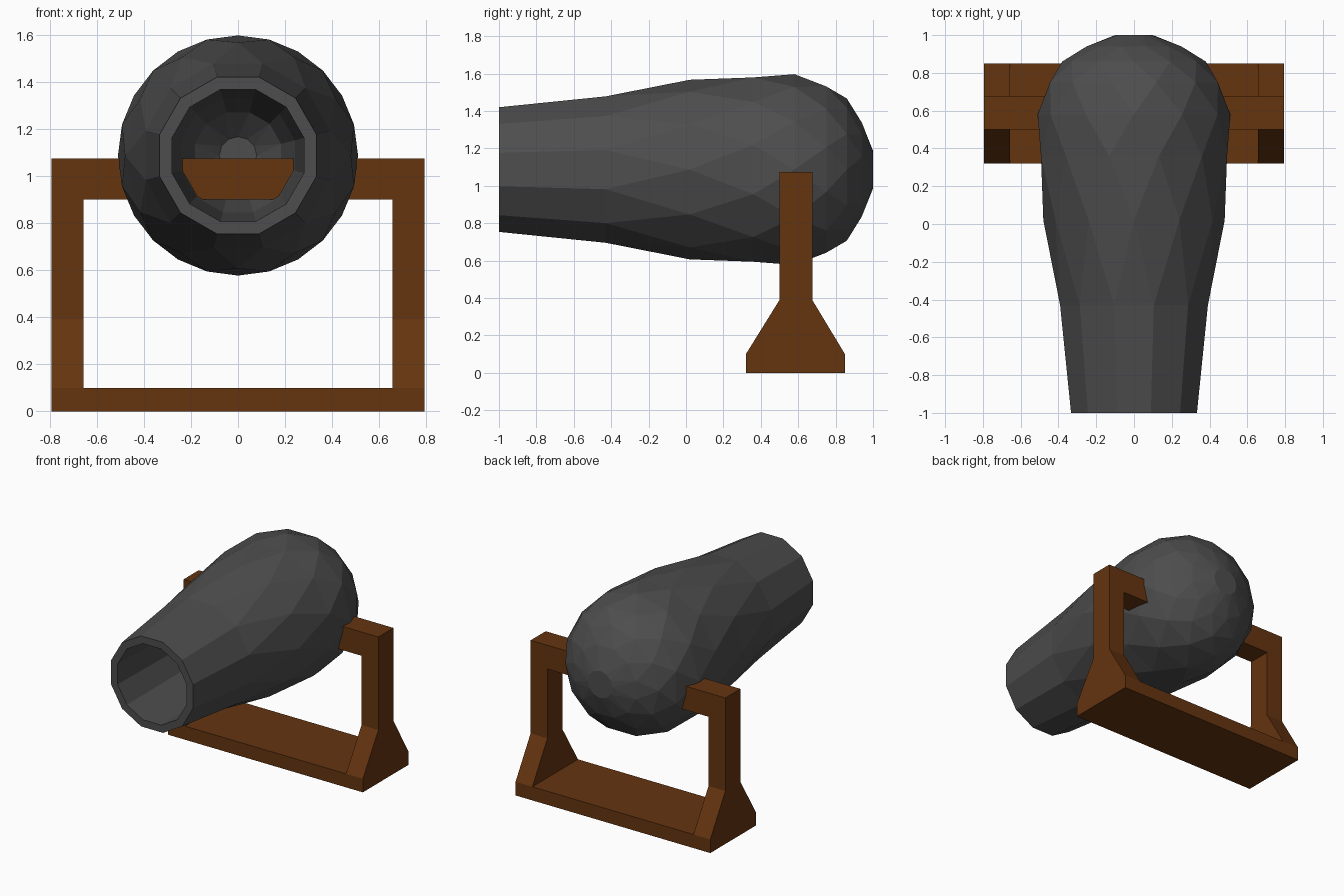
import bpy, bmesh
from math import sin, cos, pi

if "Cube" in bpy.data.objects:
    bpy.data.objects.remove(bpy.data.objects["Cube"])

SEGS = 12
AXIS_Z = 1.087


def material(name, rgb):
    m = bpy.data.materials.new(name)
    m.diffuse_color = (*rgb, 1)
    m.use_nodes = True
    m.node_tree.nodes["Principled BSDF"].inputs["Base Color"].default_value = m.diffuse_color
    return m


def finish(name, bm, mat=None):
    bmesh.ops.recalc_face_normals(bm, faces=bm.faces)
    me = bpy.data.meshes.new(name)
    bm.to_mesh(me)
    bm.free()
    ob = bpy.data.objects.new(name, me)
    bpy.context.collection.objects.link(ob)
    if mat:
        me.materials.append(mat)
    return ob


def faceted_lathe(name, profile, mat):
    """Rings along y; each is (y, radius, half-step stagger 0/1)."""
    bm = bmesh.new()
    rings = []
    for y, r, off in profile:
        angles = [(i + off / 2) * 2 * pi / SEGS for i in range(SEGS)]
        rings.append([bm.verts.new((r * sin(a), y, AXIS_Z + r * cos(a))) for a in angles])
    for (_, _, oa), (_, _, ob), a, b in zip(profile, profile[1:], rings, rings[1:]):
        for i in range(SEGS):
            j = (i + 1) % SEGS
            if oa == ob:
                bm.faces.new((a[i], a[j], b[j], b[i]))
            elif ob:
                bm.faces.new((a[i], a[j], b[i]))
                bm.faces.new((a[j], b[j], b[i]))
            else:
                bm.faces.new((a[i], b[j], b[i]))
                bm.faces.new((a[i], a[j], b[j]))
    bm.faces.new(rings[0])
    bm.faces.new(rings[-1])
    return finish(name, bm, mat)


def extrude_x(name, outline, half, mat=None):
    """Extrude a (y, z) outline symmetrically along x."""
    bm = bmesh.new()
    face = bm.faces.new([bm.verts.new((-half, y, z)) for y, z in outline])
    ext = bmesh.ops.extrude_face_region(bm, geom=[face])
    moved = [g for g in ext["geom"] if isinstance(g, bmesh.types.BMVert)]
    bmesh.ops.translate(bm, verts=moved, vec=(2 * half, 0, 0))
    return finish(name, bm, mat)


iron = material("iron", (0.075, 0.075, 0.075))
wood = material("wood", (0.13, 0.035, 0.005))

# Barrel: bore from its closed end to the muzzle, then the outer skin to the breech
faceted_lathe("barrel", [
    (0.82, 0.08, 0), (0.72, 0.19, 1), (0.48, 0.25, 1), (-1.0, 0.29, 1),
    (-1.0, 0.345, 1), (-0.43, 0.405, 1), (0.02, 0.48, 0), (0.36, 0.51, 1),
    (0.58, 0.51, 0), (0.75, 0.46, 1), (0.86, 0.38, 0), (0.94, 0.26, 1),
    (1.0, 0.1, 0)], iron)

# Stand: flared side outline across the full width, leaving base, posts and crossbar
stand = extrude_x("stand", [
    (0.32, 0), (0.85, 0), (0.85, 0.1), (0.675, 0.39), (0.675, 1.075),
    (0.5, 1.075), (0.5, 0.39), (0.32, 0.1)], 0.793, wood)

# Opening under the crossbar
cutter = extrude_x("stand_opening", [(0, 0.1), (1.2, 0.1), (1.2, 0.9), (0, 0.9)], 0.656)
cutter.hide_render = True
mod = stand.modifiers.new("opening", 'BOOLEAN')
mod.operation = 'DIFFERENCE'
mod.solver = 'EXACT'
mod.object = cutter
bpy.context.view_layer.objects.active = stand
stand.select_set(True)
bpy.ops.object.modifier_apply(modifier=mod.name)
bpy.data.objects.remove(cutter)
